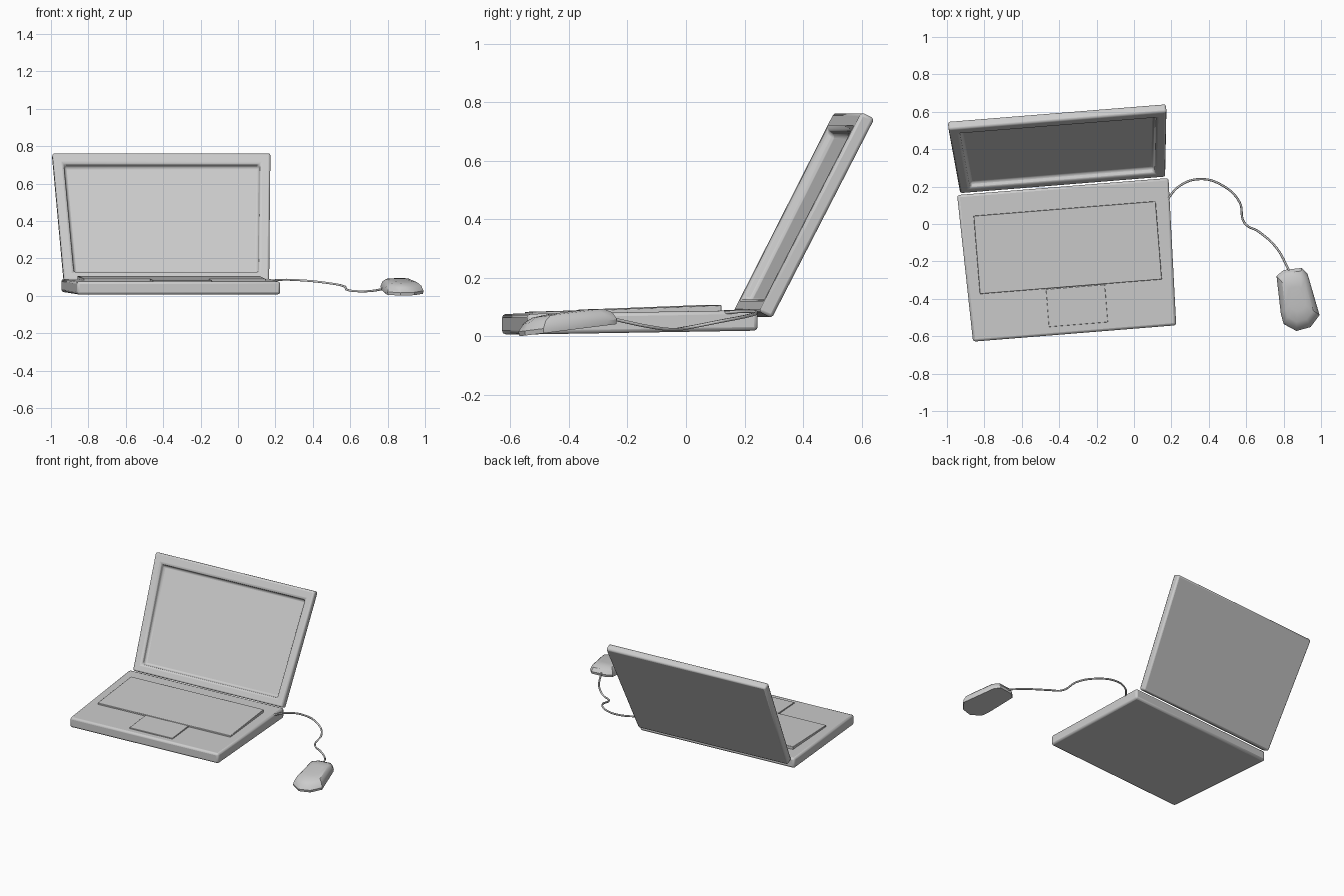
import bpy, bmesh, math
from mathutils import Matrix, Vector

if "Cube" in bpy.data.objects:
    bpy.data.objects.remove(bpy.data.objects["Cube"])

grey = bpy.data.materials.new("light grey")
grey.use_nodes = True
grey.diffuse_color = (0.6, 0.6, 0.6, 1)
grey.node_tree.nodes["Principled BSDF"].inputs["Base Color"].default_value = grey.diffuse_color


def smooth(obj, angle=32):
    bpy.ops.object.select_all(action='DESELECT')
    obj.select_set(True)
    bpy.context.view_layer.objects.active = obj
    bpy.ops.object.shade_smooth_by_angle(angle=math.radians(angle))


def loft(name, rings, matrix=Matrix(), bevel=0.0):
    """Closed solid through a list of equal-length rings, capped at both ends."""
    bm = bmesh.new()
    loops = [[bm.verts.new(p) for p in ring] for ring in rings]
    for a, b in zip(loops, loops[1:]):
        for i in range(len(a)):
            j = (i + 1) % len(a)
            bm.faces.new((a[i], a[j], b[j], b[i]))
    bm.faces.new(loops[0][::-1])
    bm.faces.new(loops[-1])
    bmesh.ops.transform(bm, matrix=matrix, verts=bm.verts)
    bmesh.ops.recalc_face_normals(bm, faces=bm.faces)
    mesh = bpy.data.meshes.new(name)
    bm.to_mesh(mesh)
    bm.free()
    mesh.materials.append(grey)
    obj = bpy.data.objects.new(name, mesh)
    bpy.context.collection.objects.link(obj)
    smooth(obj)
    if bevel:
        mod = obj.modifiers.new("rounded edges", 'BEVEL')
        mod.width = bevel
        mod.segments = 2
        mod.limit_method = 'ANGLE'
    return obj


def flat_ring(x0, x1, y0, y1, z_front, z_back, flare=0.0):
    """Four corners lying down, widened at the back by flare."""
    return [(x0, y0, z_front), (x1, y0, z_front),
            (x1 + flare, y1, z_back), (x0 - flare, y1, z_back)]


def lid_ring(half_low, half_high, low, high, depth):
    """Four corners standing up in the plane of the lid."""
    return [(-half_low, depth, low), (half_low, depth, low),
            (half_high, depth, high), (-half_high, depth, high)]


laptop = Matrix.Translation((-0.349, -0.1925, 0)) @ Matrix.Rotation(math.radians(4.6), 4, 'Z')

# Base, keyboard and touchpad
loft("base", [flat_ring(-0.545, 0.545, -0.394, 0.394, 0.007, 0.02, 0.022),
              flat_ring(-0.545, 0.545, -0.394, 0.394, 0.077, 0.09, 0.022)], laptop, 0.013)
loft("keyboard_panel", [flat_ring(-0.488, 0.488, -0.143, 0.276, 0.07, 0.08),
                        flat_ring(-0.488, 0.488, -0.143, 0.276, 0.091, 0.107)], laptop, 0.003)
loft("touchpad", [flat_ring(-0.134, 0.182, -0.348, -0.146, 0.07, 0.075),
                  flat_ring(-0.134, 0.182, -0.348, -0.146, 0.084, 0.09)], laptop, 0.002)

# Lid with the recessed screen
lid = laptop @ Matrix.Translation((0, 0.399, 0.085)) @ Matrix.Rotation(math.radians(-27.1), 4, 'X')
loft("screen_lid", [lid_ring(0.55, 0.585, 0, 0.765, 0.05),
                    lid_ring(0.55, 0.585, 0, 0.765, 0),
                    lid_ring(0.498, 0.528, 0.05, 0.70, 0),
                    lid_ring(0.490, 0.520, 0.058, 0.692, 0.036)], lid, 0.011)

# Mouse: outline lofted upward and leaning on its front edge
outline = [(0.762, -0.278), (0.80, -0.246), (0.896, -0.235), (0.928, -0.267), (0.992, -0.487),
           (0.944, -0.551), (0.869, -0.572), (0.80, -0.535), (0.785, -0.48)]
centre = Vector((0.872, -0.40))


def mouse_ring(scale, height):
    points = [centre + (Vector(p) - centre) * scale for p in outline]
    return [(p.x, p.y, 0.125 * (p.y + 0.575) + height) for p in points]


mouse = loft("mouse", [mouse_ring(s, h) for s, h in
                       ((0.98, 0), (1, 0.016), (0.9, 0.042), (0.72, 0.058), (0.4, 0.063))])
smooth(mouse, 40)

# Cable from the side of the base to the mouse
path = [(0.17, 0.12, 0.08), (0.243, 0.203, 0.086), (0.35, 0.24, 0.082), (0.468, 0.209, 0.07),
        (0.564, 0.118, 0.052), (0.591, 0.005, 0.03), (0.67, -0.043, 0.024),
        (0.762, -0.128, 0.034), (0.83, -0.25, 0.06)]
curve = bpy.data.curves.new("cable", 'CURVE')
curve.dimensions = '3D'
curve.bevel_depth = 0.006
curve.bevel_resolution = 1
curve.resolution_u = 6
curve.use_fill_caps = True
spline = curve.splines.new('BEZIER')
spline.bezier_points.add(len(path) - 1)
for point, co in zip(spline.bezier_points, path):
    point.co = co
    point.handle_left_type = point.handle_right_type = 'AUTO'
curve.materials.append(grey)
bpy.context.collection.objects.link(bpy.data.objects.new("cable", curve))
